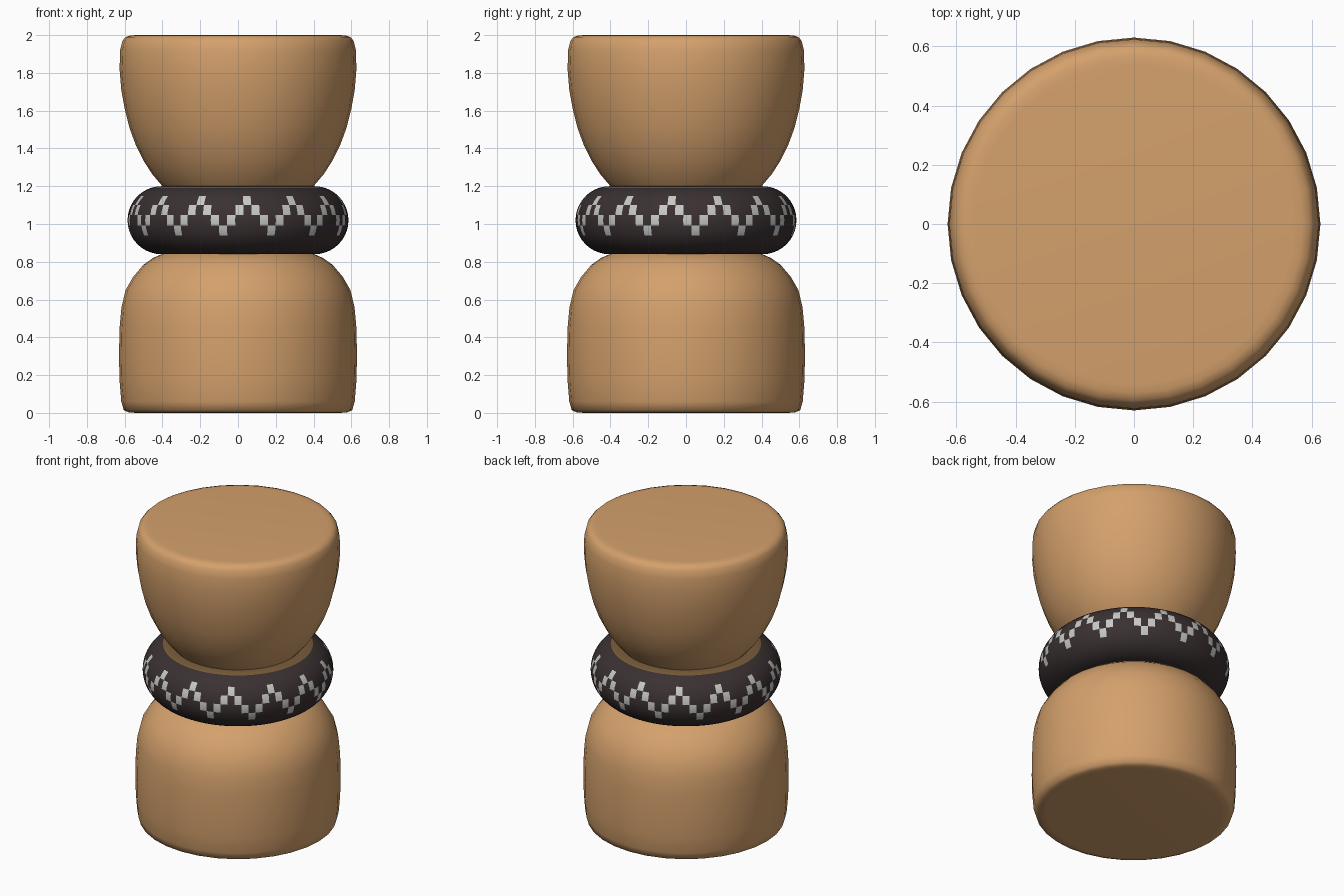
import bpy, bmesh, math

if "Cube" in bpy.data.objects:
    bpy.data.objects.remove(bpy.data.objects["Cube"])

def material(name, rgb):
    m = bpy.data.materials.new(name)
    m.diffuse_color = (*rgb, 1)
    m.use_nodes = True
    m.node_tree.nodes["Principled BSDF"].inputs["Base Color"].default_value = m.diffuse_color
    return m

tan = material("tan_wood", (0.66, 0.355, 0.15))
dark = material("dark_band", (0.042, 0.03, 0.031))
pale = material("pale_grey", (0.58, 0.58, 0.56))
brown = material("brown", (0.19, 0.105, 0.042))

def finish(bm, name, mats):
    bmesh.ops.recalc_face_normals(bm, faces=bm.faces[:])
    me = bpy.data.meshes.new(name)
    bm.to_mesh(me)
    bm.free()
    for m in mats:
        me.materials.append(m)
    me.shade_smooth()
    ob = bpy.data.objects.new(name, me)
    bpy.context.collection.objects.link(ob)
    return ob

def lathe(name, profile, mat, n=32):
    bm = bmesh.new()
    rings = [[bm.verts.new((r * math.cos(2 * math.pi * i / n),
                            r * math.sin(2 * math.pi * i / n), z))
              for i in range(n)] for r, z in profile]
    for a, b in zip(rings, rings[1:]):
        for i in range(n):
            j = (i + 1) % n
            bm.faces.new((a[i], a[j], b[j], b[i]))
    bm.faces.new(rings[0][::-1])
    bm.faces.new(rings[-1])
    return finish(bm, name, [mat])

# Lower drum half
lathe("lower_body", [
    (0.54, 0.0), (0.58, 0.003), (0.605, 0.015), (0.618, 0.06), (0.627, 0.17),
    (0.63, 0.3), (0.627, 0.45), (0.617, 0.56), (0.595, 0.65), (0.555, 0.72),
    (0.50, 0.785), (0.45, 0.82), (0.40, 0.842), (0.32, 0.87), (0.2, 0.88)], tan)

# Upper drum half
lathe("upper_body", [
    (0.2, 1.09), (0.30, 1.11), (0.36, 1.16), (0.40, 1.2), (0.455, 1.265),
    (0.50, 1.335), (0.54, 1.415), (0.575, 1.51), (0.60, 1.61), (0.618, 1.71),
    (0.627, 1.82), (0.624, 1.92), (0.612, 1.97), (0.595, 1.99),
    (0.57, 1.998), (0.54, 2.0)], tan)

# Ring around the waist, with a zigzag of pale cells coloured by rule
N, M = 84, 40
R, S, ZC = 0.405, 0.18, 1.02
bm = bmesh.new()
start = math.radians(-85) - math.pi / N
grid = []
for i in range(N):
    u = start + 2 * math.pi * i / N
    row = []
    for j in range(M):
        v = 2 * math.pi * j / M
        r = R + S * math.cos(v)
        row.append(bm.verts.new((r * math.cos(u), r * math.sin(u), ZC + S * math.sin(v))))
    grid.append(row)
level = (36, 18, 0, -18, 0, 18)      # height angle of each zigzag step
for i in range(N):
    for j in range(M):
        k, l = (i + 1) % N, (j + 1) % M
        f = bm.faces.new((grid[i][j], grid[k][j], grid[k][l], grid[i][l]))
        v = (j + 0.5) * 360 / M
        signed = v if v < 180 else v - 360
        if abs(signed - level[i % 6]) < 9:
            f.material_index = 1
        elif 75 < v < 180:
            f.material_index = 2
finish(bm, "waist_ring", [dark, pale, brown])
